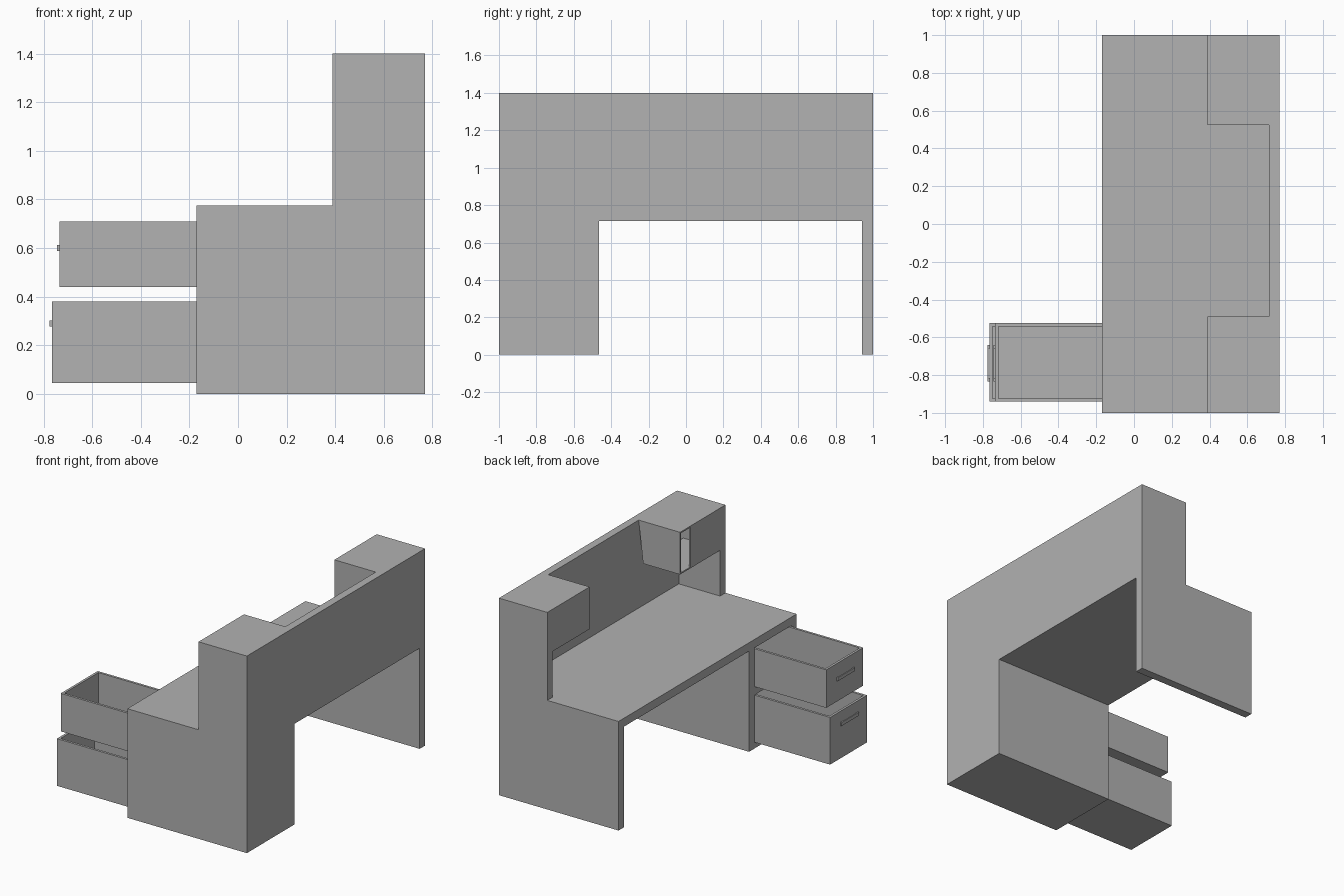
import bpy, bmesh

if "Cube" in bpy.data.objects:
    bpy.data.objects.remove(bpy.data.objects["Cube"], do_unlink=True)

grey = bpy.data.materials.new("plain grey")
grey.use_nodes = True
grey.diffuse_color = (0.445, 0.445, 0.445, 1)
grey.node_tree.nodes["Principled BSDF"].inputs["Base Color"].default_value = grey.diffuse_color


def finish(name, bm):
    bmesh.ops.recalc_face_normals(bm, faces=bm.faces)
    mesh = bpy.data.meshes.new(name)
    bm.to_mesh(mesh)
    bm.free()
    mesh.materials.append(grey)
    obj = bpy.data.objects.new(name, mesh)
    bpy.context.collection.objects.link(obj)
    return obj


def add_box(bm, x, y, z):
    """Add a box spanning the given (low, high) ranges."""
    verts = bmesh.ops.create_cube(bm, size=1)["verts"]
    for v in verts:
        v.co = [r[0] if c < 0 else r[1] for r, c in zip((x, y, z), v.co)]


def boxes(name, *parts):
    bm = bmesh.new()
    for part in parts:
        add_box(bm, *part)
    return finish(name, bm)


def side_profile(name, outline, y0, y1):
    """Extrude an x-z outline from y0 to y1."""
    bm = bmesh.new()
    face = bm.faces.new([bm.verts.new((x, y0, z)) for x, z in outline])
    new = bmesh.ops.extrude_face_region(bm, geom=[face])["geom"]
    bmesh.ops.translate(bm, vec=(0, y1 - y0, 0),
                        verts=[g for g in new if isinstance(g, bmesh.types.BMVert)])
    return finish(name, bm)


FRONT, HUTCH, BACK_IN, BACK = -0.17, 0.39, 0.715, 0.77
DESK_LOW, DESK, CAB, TOP = 0.715, 0.775, 1.10, 1.40

# L-shaped end panels
end = [(FRONT, 0), (BACK, 0), (BACK, TOP), (HUTCH, TOP), (HUTCH, DESK), (FRONT, DESK)]
side_profile("right_end_panel", end, -1, -0.94)
side_profile("left_end_panel", end, 0.94, 1)

# Worktop and raised back
boxes("worktop", ((FRONT, BACK), (-0.94, 0.94), (DESK_LOW, DESK)))
boxes("hutch_back", ((BACK_IN, BACK), (-0.94, 0.94), (DESK, TOP)))

# Closed hutch cupboard
boxes("left_cupboard", ((HUTCH, BACK_IN), (0.525, 0.94), (CAB, TOP)))

# Hollow hutch cupboard with a partly open sliding door
boxes("right_cupboard_shell",
      ((HUTCH, BACK_IN), (-0.94, -0.49), (TOP - 0.01, TOP)),
      ((HUTCH, BACK_IN - 0.035), (-0.94, -0.49), (CAB, CAB + 0.01)))
side_profile("right_cupboard_side",
             [(HUTCH, CAB), (BACK_IN - 0.035, CAB), (BACK_IN, TOP), (HUTCH, TOP)], -0.50, -0.49)
boxes("right_cupboard_door", ((HUTCH, HUTCH + 0.01), (-1, -0.605), (CAB, TOP)))

# Drawer pedestal: inner side, base, rear and front rails
Y0, Y1 = -0.94, -0.525
boxes("pedestal",
      ((FRONT, BACK), (Y1, -0.465), (0, DESK_LOW)),
      ((FRONT, BACK), (Y0, Y1), (0, 0.045)),
      ((BACK_IN, BACK), (Y0, Y1), (0.045, DESK_LOW)),
      ((FRONT, BACK_IN), (Y0, Y1), (0.38, 0.44)))

# Open drawers with bar handles
for name, x0, z0, z1, hz in (("upper", -0.735, 0.44, 0.71, 0.60),
                             ("lower", -0.765, 0.045, 0.38, 0.29)):
    t, x1 = 0.017, 0.2
    boxes(name + "_drawer",
          ((x0, x1), (Y0, Y1), (z0, z0 + t)),
          ((x0, x0 + t), (Y0, Y1), (z0 + t, z1)),
          ((x1 - t, x1), (Y0, Y1), (z0 + t, z1)),
          ((x0 + t, x1 - t), (Y0, Y0 + t), (z0 + t, z1)),
          ((x0 + t, x1 - t), (Y1 - t, Y1), (z0 + t, z1)))
    z = (hz - 0.012, hz + 0.012)
    boxes(name + "_handle",
          ((x0 - 0.01, x0 - 0.005), (-0.835, -0.64), z),
          ((x0 - 0.005, x0), (-0.835, -0.815), z),
          ((x0 - 0.005, x0), (-0.66, -0.64), z))
